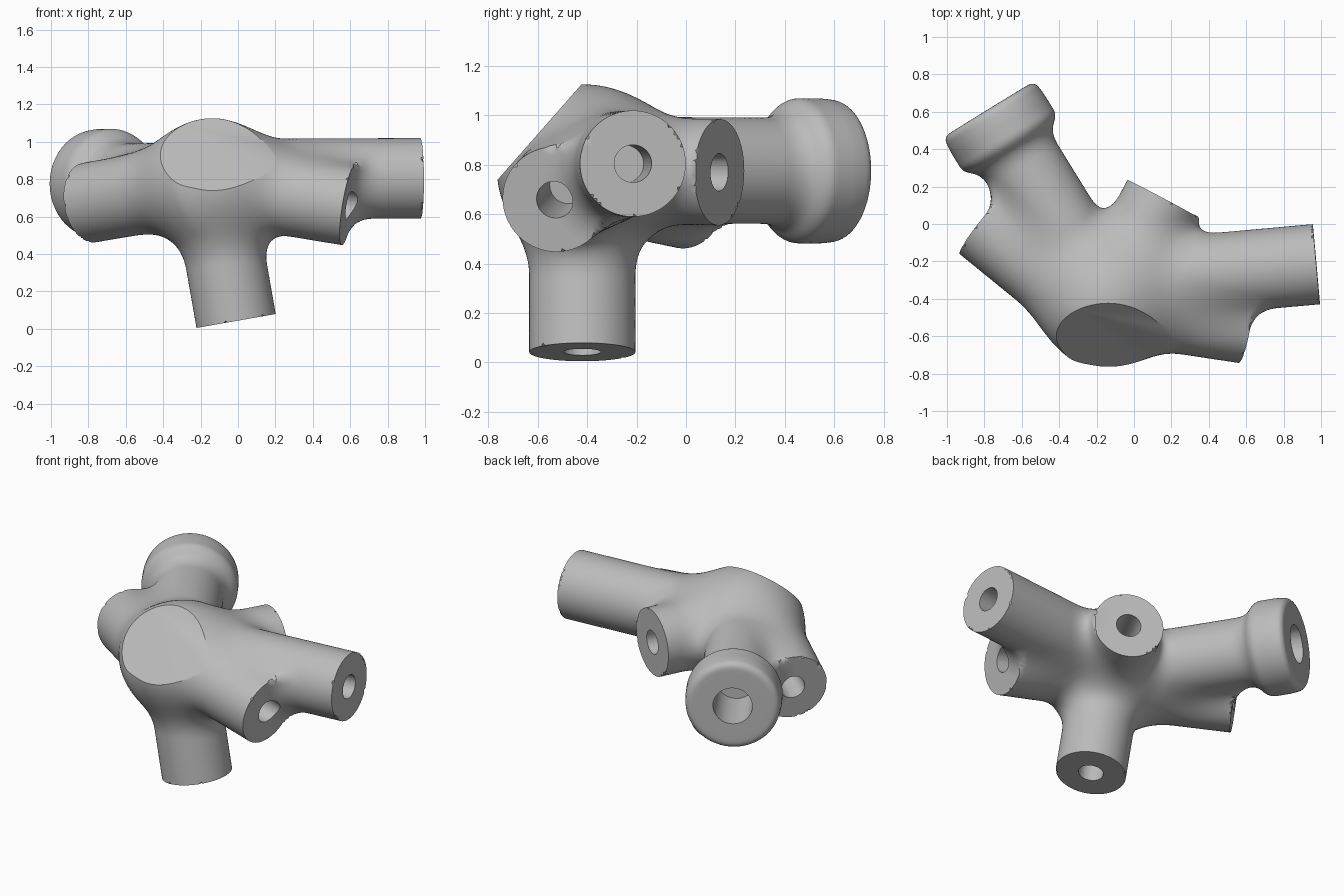
import bpy, bmesh
from math import sqrt, radians
from mathutils import Vector

if "Cube" in bpy.data.objects:
    bpy.data.objects.remove(bpy.data.objects["Cube"])

HUB, HUB_R = Vector((-0.14, -0.42, 0.78)), 0.345
TUBE_R, BLEND, VOXEL = 0.215, 0.14, 0.016

# Tubes: start point, centre of the open end
TUBES = {
    "long_left": (Vector((-0.14, -0.315, 0.80)), Vector((0.975, -0.215, 0.805))),
    "front_left": (HUB, Vector((0.59, -0.53, 0.66))),
    "bottom": (HUB, Vector((-0.01, -0.42, 0.042))),
    "collared": (HUB, Vector((-0.775, 0.612, 0.775))),
    "right": (Vector((-0.175, -0.50, 0.78)), Vector((-0.795, 0.005, 0.675))),
    "back": (HUB, Vector((0.155, 0.135, 0.77))),
}


class Rod:
    """Capped cylinder with optionally rounded rims."""

    def __init__(self, start, end, radius, rounding=0.0):
        self.start, self.end, self.radius, self.rounding = start, end, radius, rounding
        self.axis = (end - start).normalized()
        self.half = (end - start).length / 2
        self.mid = (start + end) / 2

    def add_to(self, bm, segments=64):
        turn = self.axis.to_track_quat("Z", "Y").to_matrix().to_4x4()
        turn.translation = self.mid
        bmesh.ops.create_cone(bm, cap_ends=True, segments=segments, radius1=self.radius,
                              radius2=self.radius, depth=self.half * 2, matrix=turn)

    def distance(self, p):
        d = p - self.mid
        t = d.dot(self.axis)
        side = d - self.axis * t
        rad = side.length
        a = rad - self.radius + self.rounding
        b = abs(t) - self.half + self.rounding
        out = side / max(rad, 1e-6)
        along = self.axis if t > 0 else -self.axis
        if a > 0 and b > 0:
            size = sqrt(a * a + b * b)
            return size - self.rounding, (out * a + along * b) / size
        return (a - self.rounding, out) if a > b else (b - self.rounding, along)


rods = {}
for name, (start, end) in TUBES.items():
    rods[name] = Rod(start, end, TUBE_R)
# The collar caps one tube, which stops inside it
tip = rods["collared"]
rods["collared"] = Rod(HUB, tip.end - tip.axis * 0.1, TUBE_R)
rods["collar"] = Rod(tip.end - tip.axis * 0.215, tip.end, 0.285, 0.035)


def blended(p):
    """Distance to all parts joined with soft fillets, and its slope."""
    d = p - HUB
    dist = d.length - HUB_R
    slope = d.normalized()
    for rod in rods.values():
        e, g = rod.distance(p)
        if e >= dist + BLEND:
            continue
        if e <= dist - BLEND:
            dist, slope = e, g
            continue
        h = 0.5 + 0.5 * (dist - e) / BLEND
        slope = slope.lerp(g, h)
        dist = dist + (e - dist) * h - BLEND * h * (1 - h)
    return dist, slope


def new_object(name, bm):
    mesh = bpy.data.meshes.new(name)
    bm.to_mesh(mesh)
    bm.free()
    obj = bpy.data.objects.new(name, mesh)
    bpy.context.collection.objects.link(obj)
    return obj


def apply_modifier(obj, kind, **settings):
    mod = obj.modifiers.new(kind.lower(), kind)
    for key, value in settings.items():
        setattr(mod, key, value)
    bpy.ops.object.select_all(action="DESELECT")
    bpy.context.view_layer.objects.active = obj
    obj.select_set(True)
    bpy.ops.object.modifier_apply(modifier=mod.name)


# Rough body: overlapping tubes and hub fused into one skin
bm = bmesh.new()
bmesh.ops.create_icosphere(bm, subdivisions=4, radius=HUB_R)
bmesh.ops.translate(bm, verts=bm.verts, vec=HUB)
for rod in rods.values():
    rod.add_to(bm)
body = new_object("tube_connector", bm)
apply_modifier(body, "REMESH", mode="VOXEL", voxel_size=VOXEL)

# Relax the skin onto the filleted shape
bm = bmesh.new()
bm.from_mesh(body.data)
for step in range(3):
    bmesh.ops.smooth_vert(bm, verts=bm.verts, factor=0.5,
                          use_axis_x=True, use_axis_y=True, use_axis_z=True)
    for v in bm.verts:
        for again in range(2):
            dist, slope = blended(v.co)
            v.co -= slope * (dist / max(slope.length_squared, 0.3))

# Crisp tube rims
for name, rod in rods.items():
    if name.startswith("collar"):
        continue
    for v in bm.verts:
        d = v.co - rod.end
        t = d.dot(rod.axis)
        if abs(t) > 0.011:
            continue
        side = d - rod.axis * t
        if abs(side.length - TUBE_R) < 0.011:
            rim = rod.end + side.normalized() * TUBE_R
            if abs(blended(rim)[0]) < 0.002:
                v.co = rim

# Flat facet on the front of the hub
normal = Vector((0, -0.75, 0.66)).normalized()
bmesh.ops.bisect_plane(bm, geom=bm.verts[:] + bm.edges[:] + bm.faces[:], dist=1e-5,
                       plane_co=HUB + normal * 0.231, plane_no=normal, clear_outer=True)
bmesh.ops.holes_fill(bm, edges=[e for e in bm.edges if e.is_boundary], sides=0)
bmesh.ops.recalc_face_normals(bm, faces=bm.faces)
bm.to_mesh(body.data)
bm.free()

# Sockets drilled into every open end
bm = bmesh.new()
for name, (start, end) in TUBES.items():
    axis = (end - start).normalized()
    radius = 0.12 if name == "collared" else 0.076
    Rod(end - axis * 0.36, end + axis * 0.1, radius).add_to(bm, 40)
drill = new_object("socket_cutter", bm)
drill.hide_render = True
apply_modifier(body, "BOOLEAN", operation="DIFFERENCE", solver="EXACT", object=drill)
bpy.data.objects.remove(drill)

# Single grey finish
grey = bpy.data.materials.new("plain_grey")
grey.use_nodes = True
colour = (0.5, 0.5, 0.5, 1)
grey.diffuse_color = colour
grey.node_tree.nodes["Principled BSDF"].inputs["Base Color"].default_value = colour
body.data.materials.clear()
body.data.materials.append(grey)
for poly in body.data.polygons:
    poly.material_index = 0
bpy.ops.object.shade_smooth_by_angle(angle=radians(35))
